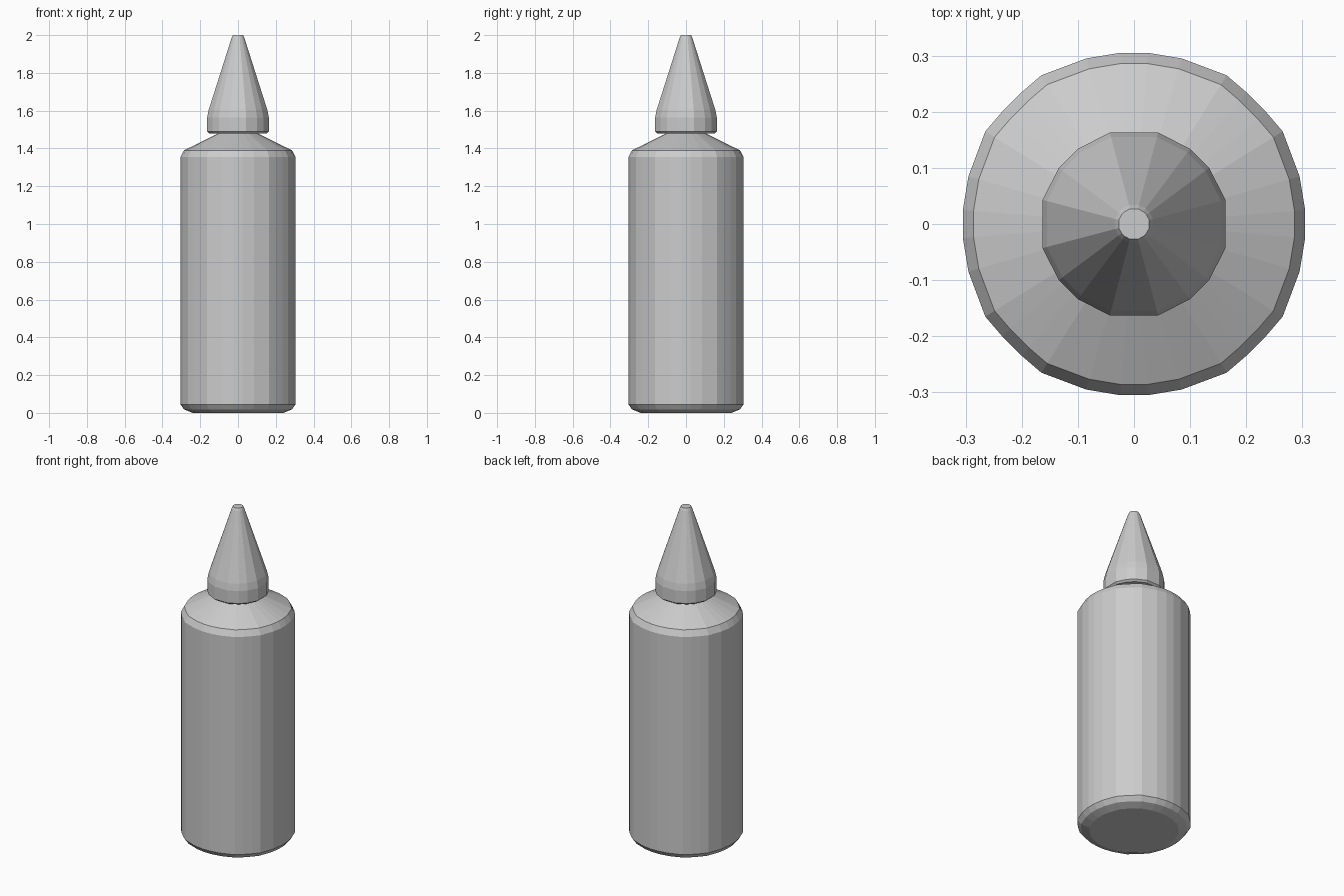
import bpy
import bmesh

cube = bpy.data.objects.get("Cube")
if cube:
    bpy.data.objects.remove(cube, do_unlink=True)

grey = bpy.data.materials.new("light grey plastic")
grey.use_nodes = True
grey.diffuse_color = (0.6, 0.6, 0.6, 1)
grey.node_tree.nodes["Principled BSDF"].inputs["Base Color"].default_value = (0.6, 0.6, 0.6, 1)


def outline(quarter):
    """Turn one quarter of a cross-section into the full ring."""
    ring = []
    for _ in range(4):
        ring += quarter
        quarter = [(-y, x) for x, y in quarter]
    return ring


def loft(name, ring, profile):
    """Stack scaled copies of a ring; profile holds (radius, height) pairs."""
    size = max(x for x, y in ring)
    bm = bmesh.new()
    rows = [[bm.verts.new((x * r / size, y * r / size, z)) for x, y in ring]
            for r, z in profile]
    n = len(ring)
    for low, high in zip(rows, rows[1:]):
        for i in range(n):
            j = (i + 1) % n
            bm.faces.new((low[i], low[j], high[j], high[i]))
    bm.faces.new(rows[0][::-1])
    bm.faces.new(rows[-1])
    mesh = bpy.data.meshes.new(name)
    bm.to_mesh(mesh)
    bm.free()
    mesh.materials.append(grey)
    obj = bpy.data.objects.new(name, mesh)
    bpy.context.collection.objects.link(obj)
    return obj


# Softened many-sided bottle section and plainer cap section
bottle_ring = outline([(0.305, 0.025), (0.295, 0.085), (0.265, 0.165), (0.235, 0.2),
                       (0.2, 0.235), (0.165, 0.265), (0.085, 0.295), (0.025, 0.305)])
cap_ring = outline([(0.163, 0.043), (0.134, 0.1), (0.1, 0.134), (0.043, 0.163)])

# Bottle with rounded base, sloping shoulder and short neck
loft("bottle_body", bottle_ring,
     [(0.24, 0), (0.285, 0.018), (0.305, 0.045), (0.305, 1.355),
      (0.286, 1.39), (0.115, 1.474), (0.1, 1.482), (0.1, 1.5)])

# Nozzle cap with a straight collar, long cone and blunt tip
loft("nozzle_cap", cap_ring,
     [(0.152, 1.48), (0.163, 1.49), (0.163, 1.565), (0.155, 1.605),
      (0.034, 1.985), (0.027, 2.0)])
